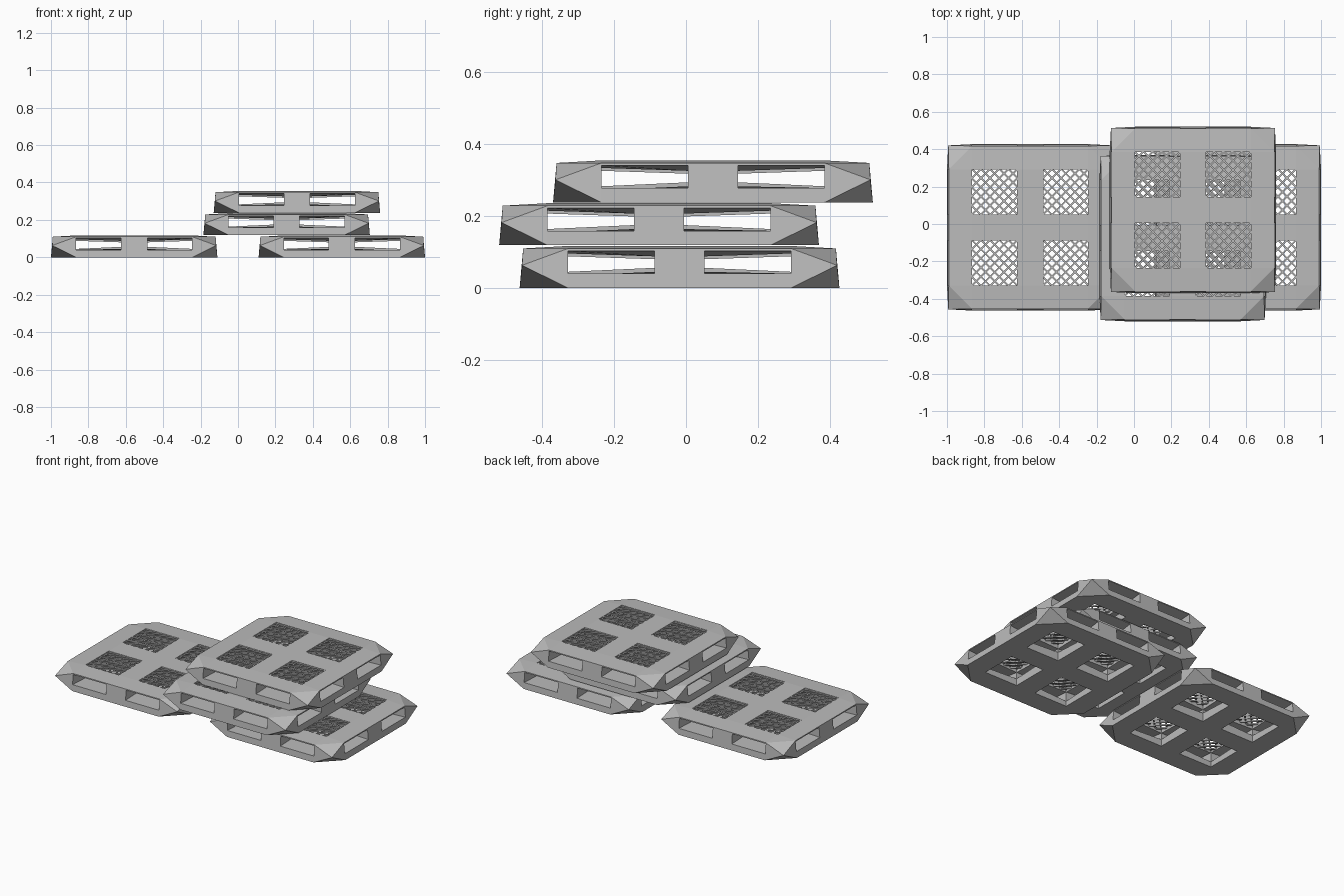
import bpy, bmesh
from mathutils import Vector, Matrix

cube = bpy.data.objects.get("Cube")
if cube:
    bpy.data.objects.remove(cube, do_unlink=True)


def make_material(name, value):
    mat = bpy.data.materials.new(name)
    mat.use_nodes = True
    color = (value, value, value, 1)
    mat.diffuse_color = color
    mat.node_tree.nodes["Principled BSDF"].inputs["Base Color"].default_value = color
    return mat


grey = make_material("plain grey", 0.5)

EDGE, HOLE_OUT, HOLE_IN = 0.445, 0.31, 0.07
GRID = [-EDGE, -HOLE_OUT, -HOLE_IN, HOLE_IN, HOLE_OUT, EDGE]
TOP = 0.117
TIP_Z = 0.063


# Frame lattice: 6 x 6 points on four levels, with pointed corners
def lattice_point(i, j, k):
    rim_i, rim_j = i in (0, 5), j in (0, 5)
    if rim_i and rim_j:
        s = 0.985
        return Vector((GRID[i] * s, GRID[j] * s, TIP_Z))
    inner = (i in (2, 3)) + (j in (2, 3))
    if rim_i or rim_j:
        z = (0, 0.040, 0.103, TOP - 0.007)[k]
    else:
        z = (0, 0.034 + 0.011 * inner, 0.096 - 0.008 * inner, TOP)[k]
    flare = 1 - 0.2 * z
    x = GRID[i] * (flare if rim_i else 1)
    y = GRID[j] * (flare if rim_j else 1)
    return Vector((x, y, z))


def is_solid(i, j, k):
    if not (0 <= i < 5 and 0 <= j < 5 and 0 <= k < 3):
        return False
    if k == 1:                      # nine spacer blocks
        return i % 2 == 0 and j % 2 == 0
    return not (i % 2 and j % 2)    # decks with four windows


def build_frame():
    bm = bmesh.new()
    verts = {}

    def vert(i, j, k):
        key = (i, j, 0 if i in (0, 5) and j in (0, 5) else k)
        if key not in verts:
            verts[key] = bm.verts.new(lattice_point(i, j, k))
        return verts[key]

    def add(loop):
        loop = list(dict.fromkeys(loop))
        if len(loop) > 2:
            bm.faces.new(loop)

    cells = [(i, j, k) for i in range(5) for j in range(5) for k in range(3)]
    for cell in (c for c in cells if is_solid(*c)):
        for axis in range(3):
            for side in (0, 1):
                near = list(cell)
                near[axis] += 1 if side else -1
                if is_solid(*near):
                    continue
                keys = []
                for a, b in ((0, 0), (1, 0), (1, 1), (0, 1)):
                    p = list(cell)
                    p[axis] += side
                    p[(axis + 1) % 3] += a
                    p[(axis + 2) % 3] += b
                    keys.append(tuple(p))
                if not side:
                    keys.reverse()
                tips = [n for n, q in enumerate(keys) if q[0] in (0, 5) and q[1] in (0, 5)]
                loop = [vert(*q) for q in keys]
                if axis == 2 and tips:      # fold the corner across its chamfer
                    n = tips[0]
                    loop = loop[n:] + loop[:n]
                    add([loop[0], loop[1], loop[3]])
                    add(loop[1:])
                else:
                    add(loop)
    mesh = bpy.data.meshes.new("pallet_frame")
    bm.to_mesh(mesh)
    bm.free()
    return mesh


# Diagonal wire lattice filling the four windows
def build_wires():
    bm = bmesh.new()
    mid = (HOLE_OUT + HOLE_IN) / 2
    half = (HOLE_OUT - HOLE_IN) / 2 + 0.003
    step, thick = 0.049, 0.009
    for cx in (-mid, mid):
        for cy in (-mid, mid):
            for slope, z in ((1, 0.111), (-1, 0.104)):
                for n in range(-4, 5):
                    c = n * step
                    x0, x1 = max(-half, -half - c), min(half, half - c)
                    a = Vector((cx + x0, cy + slope * (x0 + c), z))
                    b = Vector((cx + x1, cy + slope * (x1 + c), z))
                    turn = (b - a).to_track_quat('X', 'Z').to_matrix().to_4x4()
                    size = Matrix.Diagonal(((b - a).length, thick, thick, 1))
                    bmesh.ops.create_cube(
                        bm, size=1, matrix=Matrix.Translation((a + b) / 2) @ turn @ size)
    mesh = bpy.data.meshes.new("wire_lattice")
    bm.to_mesh(mesh)
    bm.free()
    return mesh


parts = {"frame": build_frame(), "wire_lattice": build_wires()}
for mesh in parts.values():
    mesh.materials.append(grey)

# Two pallets on the ground, two stacked above
places = {
    "right_pallet": (-0.555, -0.018, 0),
    "left_pallet": (0.555, -0.018, 0),
    "middle_pallet": (0.26, -0.075, 0.119),
    "top_pallet": (0.315, 0.075, 0.238),
}
for place, location in places.items():
    for part, mesh in parts.items():
        obj = bpy.data.objects.new(f"{place}_{part}", mesh)
        obj.location = location
        bpy.context.collection.objects.link(obj)
